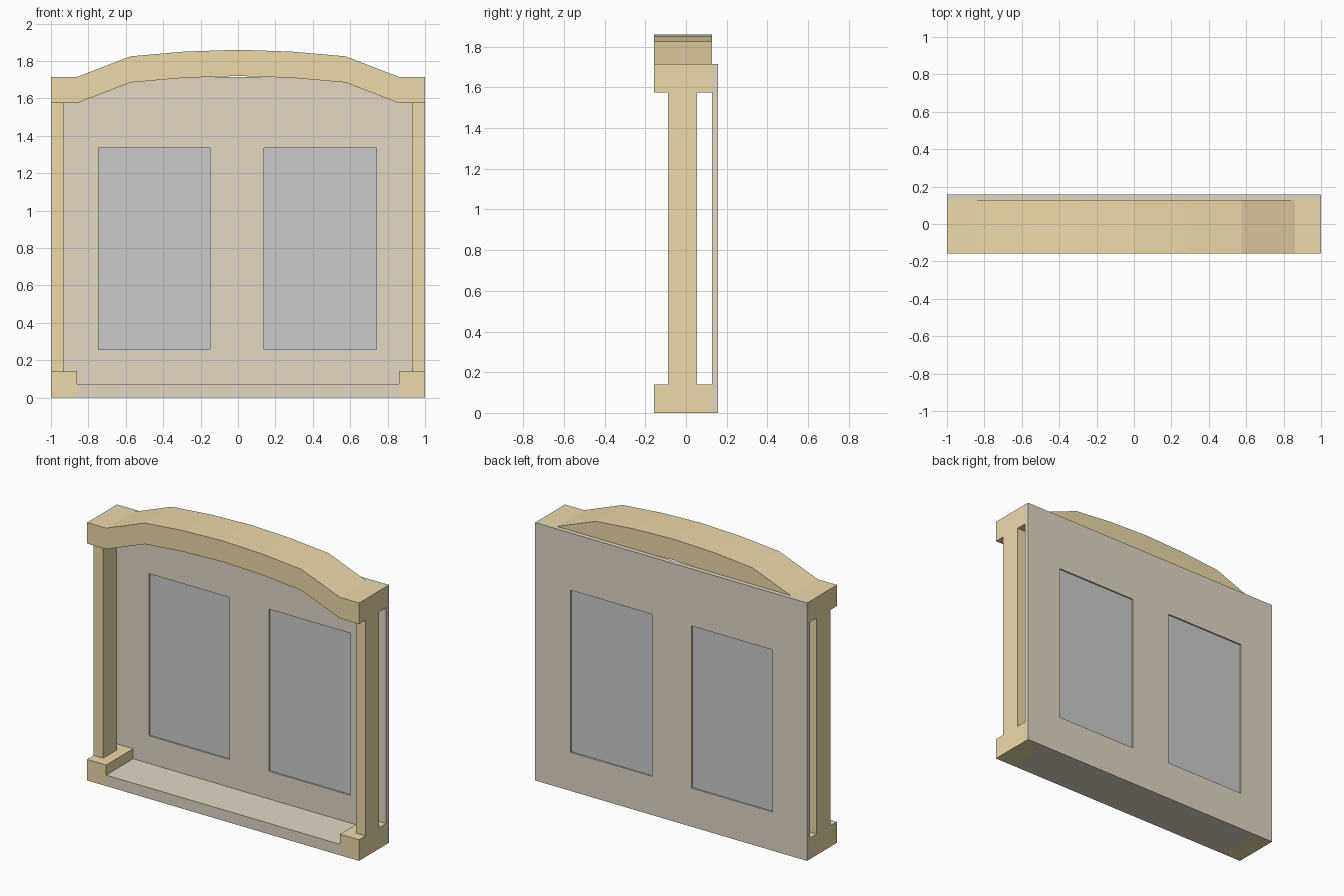
import bpy, bmesh
from mathutils import Vector

if "Cube" in bpy.data.objects:
    bpy.data.objects.remove(bpy.data.objects["Cube"])


def material(name, rgb):
    m = bpy.data.materials.new(name)
    m.diffuse_color = (*rgb, 1)
    m.use_nodes = True
    m.node_tree.nodes["Principled BSDF"].inputs["Base Color"].default_value = m.diffuse_color
    return m


GOLD = material("warm_wood", (0.85, 0.70, 0.40))
TAN = material("tan_panel", (0.76, 0.68, 0.55))


def extruded(name, faces, y0, y1, mat=None):
    """Extrude flat (x, z) outlines from y0 to y1 as one object."""
    bm = bmesh.new()
    for outline in faces:
        bm.faces.new([bm.verts.new((x, y0, z)) for x, z in outline])
    bmesh.ops.remove_doubles(bm, verts=bm.verts, dist=1e-4)
    out = bmesh.ops.extrude_face_region(bm, geom=bm.faces[:], use_keep_orig=True)
    moved = [v for v in out["geom"] if isinstance(v, bmesh.types.BMVert)]
    bmesh.ops.translate(bm, verts=moved, vec=Vector((0, y1 - y0, 0)))
    bmesh.ops.recalc_face_normals(bm, faces=bm.faces[:])
    me = bpy.data.meshes.new(name)
    bm.to_mesh(me)
    bm.free()
    ob = bpy.data.objects.new(name, me)
    bpy.context.collection.objects.link(ob)
    if mat:
        me.materials.append(mat)
    return ob


def rect(x0, x1, z0, z1):
    return [(x0, z0), (x1, z0), (x1, z1), (x0, z1)]


FRONT, BACK, REAR = -0.157, 0.127, 0.157

# Arched top beam: half profile mirrored, in quad segments of constant height
half = [(0, 1.86), (0.29, 1.85), (0.575, 1.825), (0.86, 1.715), (1, 1.715)]
top = [(-x, z) for x, z in half[:0:-1]] + half
H = 0.14
segments = [[(a[0], a[1] - H), (b[0], b[1] - H), b, a] for a, b in zip(top, top[1:])]
extruded("arched_beam", segments, FRONT, BACK, GOLD)

# Corner blocks and posts
for label, s in (("left", -1), ("right", 1)):
    extruded(label + "_base_block", [rect(*sorted((s, s * 0.86)), 0, 0.14)], FRONT, BACK, GOLD)
    extruded(label + "_post", [rect(*sorted((s, s * 0.93)), 0.14, 1.575)], -0.088, 0.055, GOLD)

# Floor sill between the blocks
extruded("sill", [rect(-0.86, 0.86, 0, 0.073)], FRONT, BACK, TAN)

# Back wall: grid of cells leaving out the two windows
xs = [-1, -0.745, -0.15, 0.14, 0.74, 1]
zs = [0, 0.257, 1.335, 1.715]
cells = [rect(xs[i], xs[i + 1], zs[j], zs[j + 1])
         for i in range(5) for j in range(3) if not (j == 1 and i in (1, 3))]
extruded("back_wall", cells, BACK, REAR, TAN)

# Window panes
for label, i in (("left", 1), ("right", 3)):
    extruded(label + "_window_pane", [rect(xs[i], xs[i + 1], zs[1], zs[2])], 0.137, 0.147)
